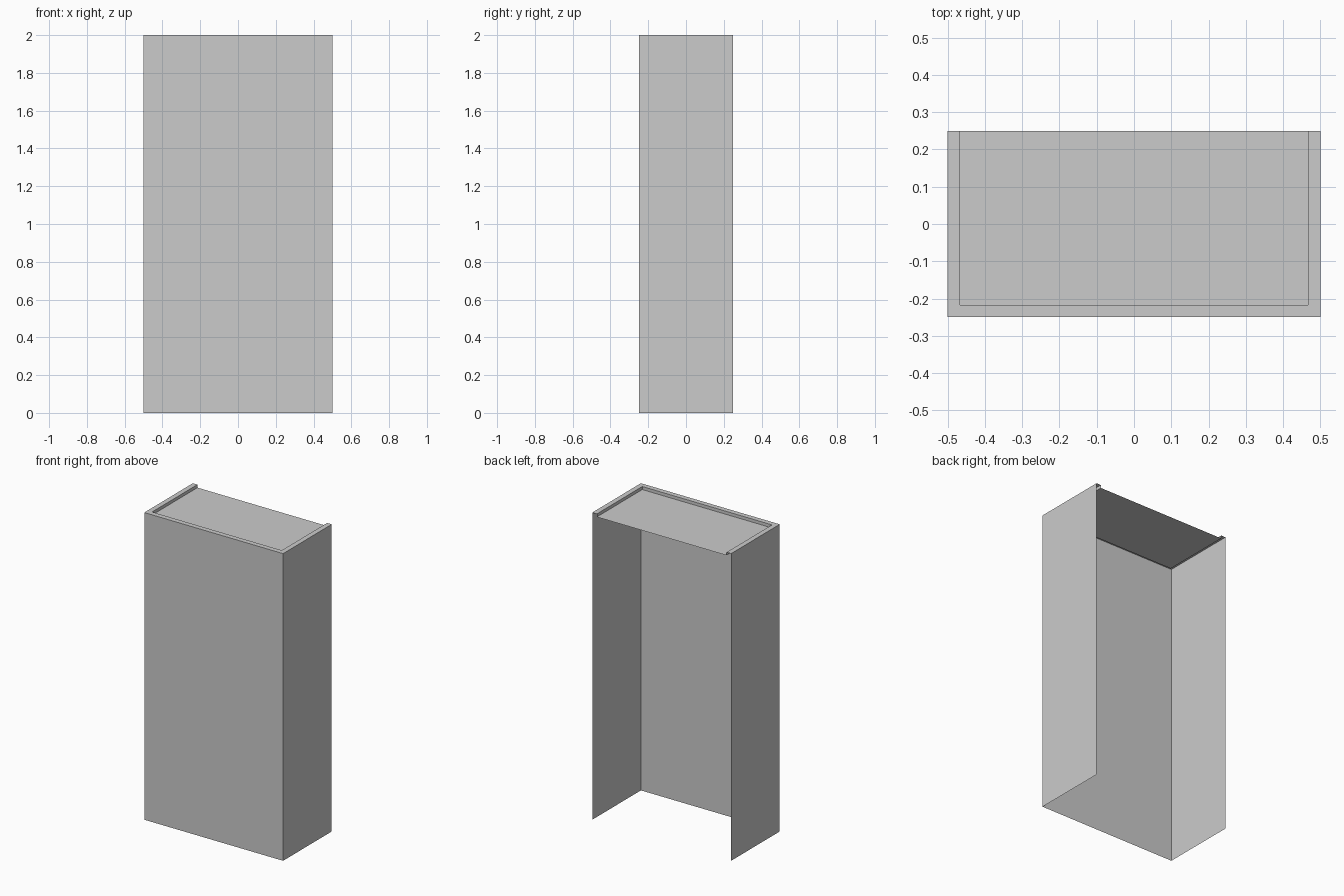
import bpy

if "Cube" in bpy.data.objects:
    bpy.data.objects.remove(bpy.data.objects["Cube"])

W, D, H = 0.5, 0.25, 2.0      # half width, half depth, height
RIM, DROP = 0.033, 0.02       # parapet width and roof recess


def u_loop(inset, z):
    """U-shaped row of points, open at the back."""
    x, y = W - inset, D - inset
    return [(-x, D, z), (-x, -y, z), (x, -y, z), (x, D, z)]


def make_object(name, verts, faces):
    mesh = bpy.data.meshes.new(name)
    mesh.from_pydata(verts, [], faces)
    mesh.update()
    obj = bpy.data.objects.new(name, mesh)
    bpy.context.collection.objects.link(obj)
    return obj


def bridge(name, rows):
    """Quads between successive U-shaped rows, facing outward."""
    verts = [p for row in rows for p in row]
    faces = [(r * 4 + i, r * 4 + i + 1, r * 4 + i + 5, r * 4 + i + 4)
             for r in range(len(rows) - 1) for i in range(3)]
    return make_object(name, verts, faces)


# Thin front and side walls, open at the back and the bottom
bridge("walls", [u_loop(0, 0), u_loop(0, H)])

# Parapet: flat top and short inner drop
bridge("parapet", [u_loop(0, H), u_loop(RIM, H), u_loop(RIM, H - DROP)])

# Recessed flat roof
make_object("roof", u_loop(RIM, H - DROP), [(0, 1, 2, 3)])
